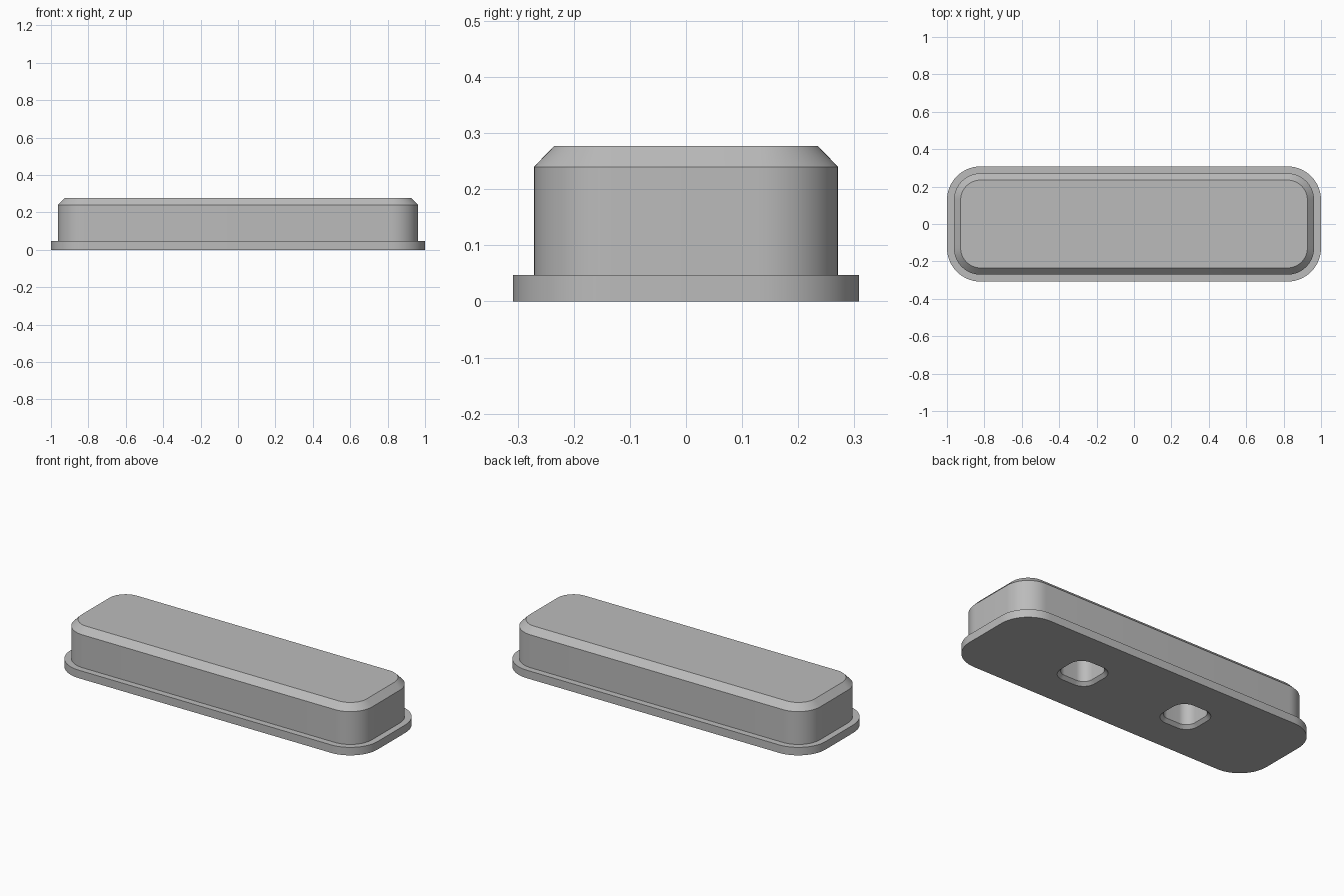
import bpy, bmesh, math

cube = bpy.data.objects.get("Cube")
if cube:
    bpy.data.objects.remove(cube)

grey = bpy.data.materials.new("plain grey")
grey.use_nodes = True
colour = (0.5, 0.5, 0.5, 1)
grey.diffuse_color = colour
grey.node_tree.nodes["Principled BSDF"].inputs["Base Color"].default_value = colour

bm = bmesh.new()


def ring(cx, hx, hy, r, z, seg=14):
    """Rounded rectangle of vertices at height z."""
    verts = []
    for q, (sx, sy) in enumerate([(1, 1), (-1, 1), (-1, -1), (1, -1)]):
        for i in range(seg + 1):
            a = math.pi / 2 * (q + i / seg)
            verts.append(bm.verts.new((cx + sx * (hx - r) + r * math.cos(a),
                                       sy * (hy - r) + r * math.sin(a), z)))
    return verts


def loft(cx, hx, hy, r, steps):
    """Walls through (inset, height) steps, closed at the last; returns the first ring's edges."""
    rings = [ring(cx, hx - d, hy - d, r - d, z) for d, z in steps]
    for low, high in zip(rings, rings[1:]):
        for i in range(len(low)):
            j = (i + 1) % len(low)
            bm.faces.new((low[i], low[j], high[j], high[i]))
    bm.faces.new(rings[-1])
    first = rings[0]
    return [bm.edges.get((first[i], first[(i + 1) % len(first)])) for i in range(len(first))]


# Flange, body and chamfered top
border = loft(0, 1.0, 0.308, 0.18,
              [(0, 0), (0, 0.047), (0.037, 0.047), (0.037, 0.24), (0.073, 0.277)])

# Two blind sockets with chamfered mouths in the underside
for x in (-0.346, 0.346):
    border += loft(x, 0.115, 0.115, 0.075, [(0, 0), (0.018, 0.018), (0.018, 0.2)])

# Underside around the sockets
bmesh.ops.triangle_fill(bm, edges=border, use_beauty=True, normal=(0, 0, -1))
bmesh.ops.recalc_face_normals(bm, faces=bm.faces)

mesh = bpy.data.meshes.new("flanged_bar")
bm.to_mesh(mesh)
bm.free()
mesh.materials.append(grey)
bar = bpy.data.objects.new("flanged_bar", mesh)
bpy.context.collection.objects.link(bar)
bpy.ops.object.select_all(action="DESELECT")
bar.select_set(True)
bpy.context.view_layer.objects.active = bar
bpy.ops.object.shade_smooth_by_angle(angle=math.radians(30))
